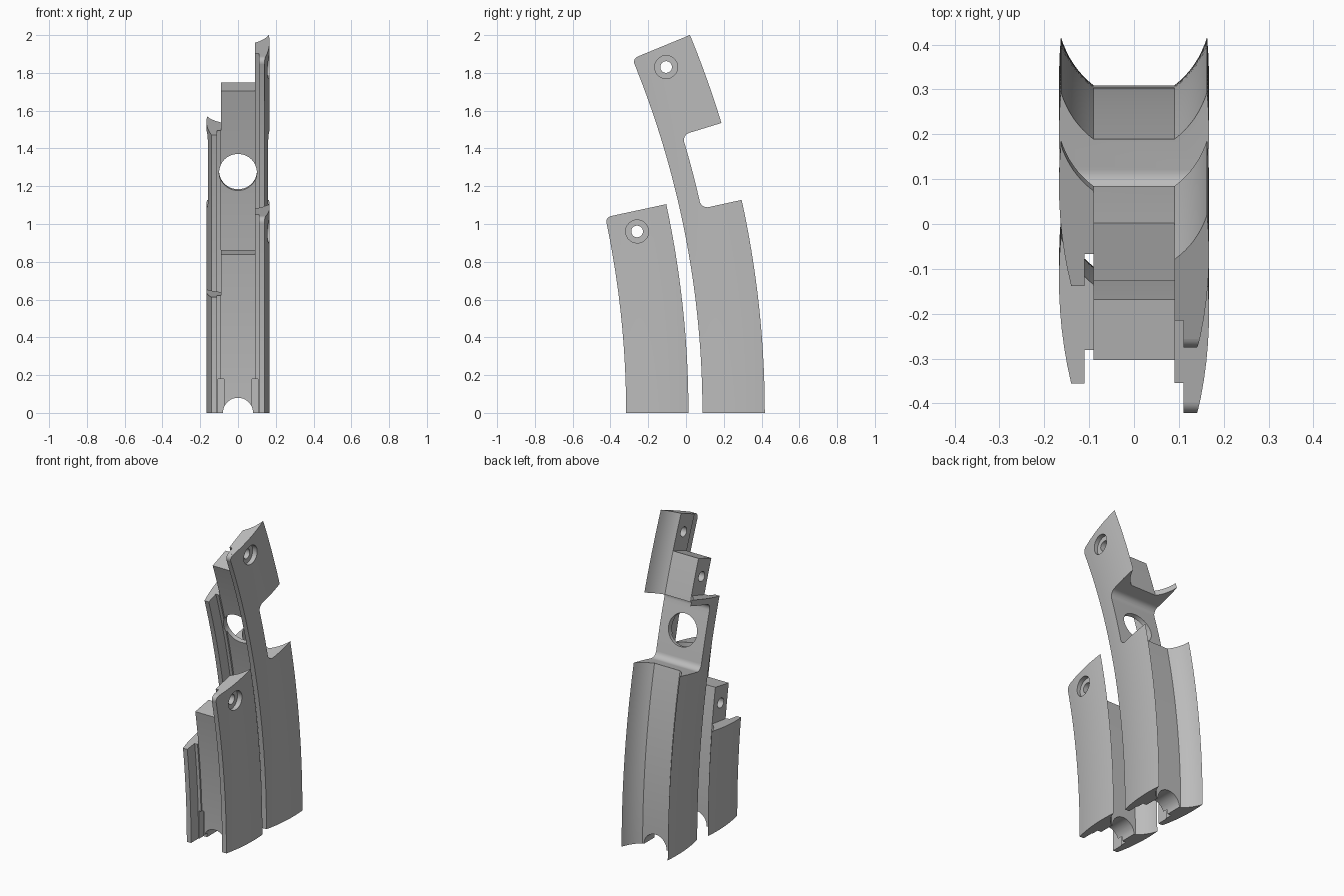
import bpy, bmesh
from math import sin, cos, pi, radians, degrees
from mathutils import Matrix, Vector

if "Cube" in bpy.data.objects:
    bpy.data.objects.remove(bpy.data.objects["Cube"])

FRONT = 4.92          # radius of the front edge of the curved rails
DEPTH = 0.33          # front edge to back edge

grey = bpy.data.materials.new("plain grey")
grey.use_nodes = True
grey.diffuse_color = (0.5, 0.5, 0.5, 1)
grey.node_tree.nodes["Principled BSDF"].inputs["Base Color"].default_value = (0.5, 0.5, 0.5, 1)


def polar(x, r, a, cy):
    return Vector((x, cy + r * cos(radians(a)), r * sin(radians(a))))


def finish(bm, name):
    bmesh.ops.recalc_face_normals(bm, faces=bm.faces[:])
    me = bpy.data.meshes.new(name)
    bm.to_mesh(me)
    bm.free()
    ob = bpy.data.objects.new(name, me)
    bpy.context.collection.objects.link(ob)
    return ob


def loft(rings, name):
    """Solid through a list of matching rings, capped at both ends."""
    bm = bmesh.new()
    vs = [[bm.verts.new(p) for p in ring] for ring in rings]
    n = len(vs[0])
    for lo, hi in zip(vs, vs[1:]):
        for i in range(n):
            j = (i + 1) % n
            bm.faces.new((lo[i], lo[j], hi[j], hi[i]))
    bm.faces.new(vs[0])
    bm.faces.new(vs[-1])
    return finish(bm, name)


def prism(pts, x0, x1, cy):
    """Extrude a (radius, angle) outline along x as a cutter."""
    ob = loft([[polar(x, r, a, cy) for r, a in pts] for x in (x0, x1)], "cutter")
    ob.hide_render = True
    return ob


def arc(r, a, rad, t0, t1, n=8):
    """Arc in the (radius, angle) plane about the point r, a."""
    out = []
    for i in range(n + 1):
        t = radians(t0 + (t1 - t0) * i / n)
        out.append((r + rad * cos(t), a + degrees(rad * sin(t) / r)))
    return out


def disc(r, a, rad):
    return arc(r, a, rad, 0, 345, 23)


def box(r0, r1, a0, a1):
    return [(r0, a0), (r1, a0), (r1, a1), (r0, a1)]


def bore(a, rad, cy):
    """Round cutter pointing along the radius at angle a."""
    bm = bmesh.new()
    turn = Matrix.Rotation(radians(a) - pi / 2, 4, 'X')
    bmesh.ops.create_cone(bm, cap_ends=True, segments=48, radius1=rad, radius2=rad, depth=0.8,
                          matrix=Matrix.Translation(polar(0, FRONT + 0.16, a, cy)) @ turn)
    ob = finish(bm, "cutter")
    ob.hide_render = True
    return ob


def bezier(p, q, s, n=8):
    p, q, s = Vector(p), Vector(q), Vector(s)
    return [tuple(p * (1 - t) ** 2 + q * 2 * t * (1 - t) + s * t * t)
            for t in (i / n for i in range(n + 1))]


def cut(ob, cutters):
    for c in cutters:
        m = ob.modifiers.new("cut", 'BOOLEAN')
        m.operation, m.solver, m.object = 'DIFFERENCE', 'EXACT', c
    bpy.context.view_layer.update()
    me = bpy.data.meshes.new_from_object(ob.evaluated_get(bpy.context.evaluated_depsgraph_get()))
    ob.modifiers.clear()
    ob.data = me
    for c in cutters:
        bpy.data.objects.remove(c)


# Half of the channel section, from web front round the wall to web back
half = [(0.09, 0.085), (0.09, 0.075), (0.11, 0.075), (0.11, 0)]
half += bezier((0.14, 0), (0.178, 0.16), (0.163, DEPTH))
half += bezier((0.163, DEPTH), (0.142, 0.262), (0.09, 0.222))[1:]
section = half + [(-x, d) for x, d in reversed(half)]


def rail(name, cy, top, notched):
    steps = 40
    ob = loft([[polar(x, FRONT + d, top * i / steps, cy) for x, d in section]
               for i in range(steps + 1)], name)
    r0, r1 = FRONT - 0.1, FRONT + 0.6
    web_top, low_top = top - 2.5, top - 5
    screw = FRONT + 0.15
    # stepped ends: web lower than the left wall, right wall lowest
    cutters = [prism(box(r0, r1, web_top, top + 2), -0.3, 0.09, cy),
               prism(box(r0, r1, low_top, top + 2), -0.3, -0.09, cy)]
    # rounded front corner of the tall wall
    cr = 0.03
    ca = top - degrees(cr / FRONT)
    corner = arc(FRONT + cr, ca, cr, 180, 90) + [(FRONT + cr, top + 0.3), (FRONT - 0.03, top + 0.3),
                                                 (FRONT - 0.03, ca)]
    cutters.append(prism(corner, 0.1, 0.3, cy))
    # screw hole with counterbore, and blind hole in the web
    cutters += [prism(disc(screw, top - 1.23, 0.031), 0.05, 0.3, cy),
                prism(disc(screw, top - 1.23, 0.061), 0.135, 0.3, cy),
                prism(disc(screw, web_top - 1.23, 0.031), -0.2, 0.0, cy)]
    # half round opening and side slots at the foot
    cutters.append(bore(0, 0.08, cy))
    for x0, x1 in ((0.075, 0.105), (-0.105, -0.075)):
        cutters.append(prism(box(FRONT + 0.06, FRONT + 0.12, -1, 2.05), x0, x1, cy))
    # filleted rear notch and round window
    if notched:
        floor, lo, hi, f = FRONT + 0.112, 12.4, 17.0, 0.04
        fa = degrees(f / floor)
        pts = [(r1, lo)] + arc(floor + f, lo + fa, f, 270, 180)
        pts += [(floor, lo + fa + (hi - lo - 2 * fa) * i / 10) for i in range(1, 10)]
        pts += arc(floor + f, hi - fa, f, 180, 90) + [(r1, hi)]
        cutters += [prism(pts, -0.3, 0.3, cy), bore(14.75, 0.1, cy)]
    cut(ob, cutters)
    ob.data.materials.clear()
    ob.data.materials.append(grey)
    bpy.ops.object.select_all(action='DESELECT')
    ob.select_set(True)
    bpy.context.view_layer.objects.active = ob
    bpy.ops.object.shade_smooth_by_angle(angle=radians(25))


rail("tall_back_rail", -4.833, 22.4, True)
rail("short_front_rail", -5.237, 12.15, False)
